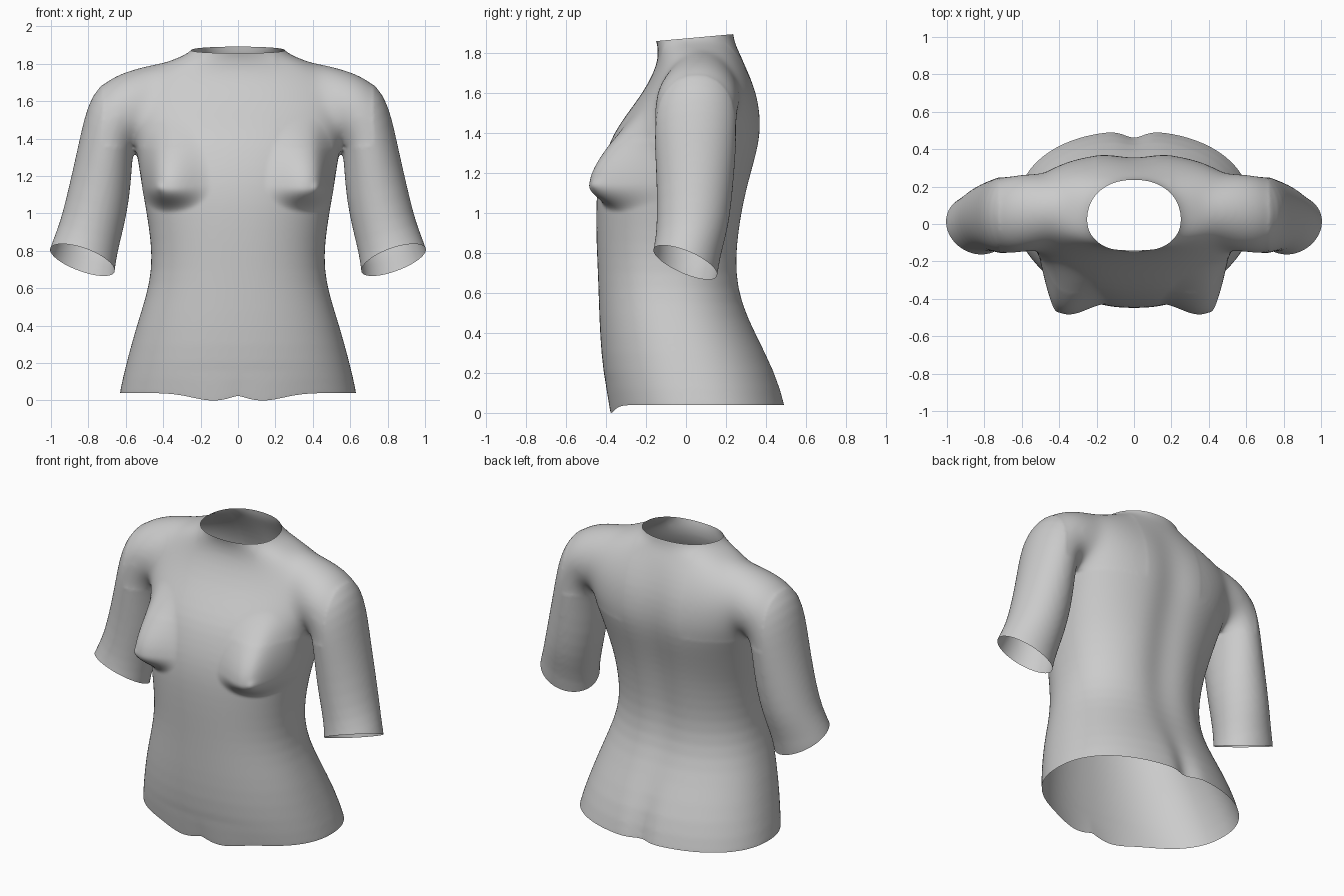
import bpy, bmesh, math
from mathutils import Vector

if "Cube" in bpy.data.objects:
    bpy.data.objects.remove(bpy.data.objects["Cube"])

SEG = 96
bm = bmesh.new()


def spow(v, p):
    return math.copysign(abs(v) ** p, v)


def loft(rings):
    """Closed tube through a list of point rings."""
    vs = [[bm.verts.new(p) for p in r] for r in rings]
    n = len(vs[0])
    fs = []
    for a, b in zip(vs, vs[1:]):
        for i in range(n):
            j = (i + 1) % n
            fs.append(bm.faces.new((a[i], a[j], b[j], b[i])))
    fs.append(bm.faces.new(vs[0][::-1]))
    fs.append(bm.faces.new(vs[-1]))
    bmesh.ops.recalc_face_normals(bm, faces=fs)


# torso profile: z, half width, front y, back y, spine groove depth, groove width
TORSO = [
    (-0.15, .66, -.34, .54, .06, .05), (0.04, .635, -.38, .5, .05, .055),
    (0.2, .597, -.415, .455, .025, .08), (0.4, .542, -.43, .355, .015, .12),
    (0.55, .492, -.435, .29, .02, .12), (0.7, .46, -.44, .265, .025, .12),
    (0.85, .465, -.447, .273, .03, .12), (1.0, .488, -.45, .295, .03, .12),
    (1.1, .506, -.445, .315, .03, .12), (1.2, .522, -.43, .34, .03, .12),
    (1.3, .536, -.4, .367, .03, .12), (1.4, .558, -.36, .385, .03, .12),
    (1.5, .585, -.29, .38, .025, .12), (1.6, .61, -.215, .36, .02, .12),
    (1.7, .58, -.16, .318, .01, .12), (1.77, .47, -.14, .28, 0, .1),
    (1.82, .36, -.14, .256, 0, .1), (1.85, .275, -.147, .244, 0, .1),
    (1.885, .222, -.158, .236, 0, .1), (2.0, .21, -.17, .225, 0, .1)]
rings = []
for z, w, yf, yb, g, gw in TORSO:
    flat = max(0, 1 - abs(z - 1.4) / .4)   # squarer back and chest at the shoulder blades
    ring = []
    for i in range(SEG):
        a = 2 * math.pi * i / SEG
        sn = math.sin(a)
        x = w * spow(math.cos(a), .9)
        y = (yf + yb) / 2 + (yb - yf) / 2 * spow(sn, .9 - flat * (.22 if sn > 0 else .08))
        if sn > 0:
            y -= g * math.exp(-(x / gw) ** 2)
        ring.append((x, y, z))
    rings.append(ring)
loft(rings)

# arm rings: outer x, z, inner x, z, centre y, half depth
ARM = [
    (.26, 1.83, .26, 1.45, .08, .12), (.40, 1.812, .38, 1.38, .075, .18),
    (.58, 1.77, .47, 1.37, .065, .21), (.70, 1.72, .515, 1.385, .055, .21),
    (.78, 1.635, .54, 1.385, .05, .208), (.822, 1.51, .558, 1.35, .048, .208),
    (.852, 1.37, .567, 1.26, .047, .202), (.897, 1.17, .58, 1.07, .045, .19),
    (.94, .99, .617, .9, .035, .18), (.975, .89, .648, .78, .015, .17),
    (1.015, .79, .665, .66, -.014, .172), (1.05, .66, .67, .5, -.02, .172)]
for s in (1, -1):
    rings = []
    for xo, zo, xi, zi, yc, yh in ARM:
        mid, half = Vector((xo + xi, 0, zo + zi)) / 2, Vector((xo - xi, 0, zo - zi)) / 2
        ring = []
        for i in range(SEG):
            a = 2 * math.pi * i / SEG
            p = mid + half * math.cos(a) + Vector((0, yc + yh * math.sin(a), 0))
            ring.append((s * p.x, p.y, p.z))
        rings.append(ring)
    loft(rings)

me = bpy.data.meshes.new("torso_form")
bm.to_mesh(me)
bm.free()
form = bpy.data.objects.new("torso_form", me)
bpy.context.collection.objects.link(form)

# fuse the parts into one soft skin
form.modifiers.new("round", 'SUBSURF').levels = 1
rm = form.modifiers.new("fuse", 'REMESH')
rm.mode = 'VOXEL'
rm.voxel_size = 0.012
sm = form.modifiers.new("soften", 'SMOOTH')
sm.factor = .5
sm.iterations = 10
skin = bpy.data.meshes.new_from_object(form.evaluated_get(bpy.context.evaluated_depsgraph_get()))
bpy.data.objects.remove(form)

bm = bmesh.new()
bm.from_mesh(skin)

# blend the shoulders into chest and back
area = [v for v in bm.verts if v.co.z > 1.36 and .2 < abs(v.co.x) < .72]
for _ in range(50):
    bmesh.ops.smooth_vert(bm, verts=area, factor=.5, use_axis_x=True, use_axis_y=True, use_axis_z=True)

# bust: raised from the chest, steep below and long above
for v in bm.verts:
    x, y, z = abs(v.co.x), v.co.y, v.co.z
    if y > -.1 or x > .54:
        continue
    dx, dz = x - .37, z - 1.15
    r = math.hypot(dx / (.16 if dx > 0 else .23), dz / (.37 if dz > 0 else .15))
    if r < 1:
        h = (.5 + .5 * math.cos(math.pi * r)) ** .9
        tip = math.exp(-((x - .39) ** 2 + dz ** 2) / .0006)
        v.co.y -= .125 * h + .012 * tip
        v.co.x += math.copysign(.035 * h, v.co.x)
        v.co.z -= .012 * h


def cut(co, no, keep):
    """Open the skin with a plane, limited to the vertices chosen by keep."""
    fs = [f for f in bm.faces if all(keep(v.co) for v in f.verts)]
    geom = list({v for f in fs for v in f.verts}) + list({e for f in fs for e in f.edges}) + fs
    bmesh.ops.bisect_plane(bm, geom=geom, plane_co=co, plane_no=no, clear_outer=True)


# neck, hem and sleeve openings
cut((0, -.15, 1.857), (0, -.09, 1), lambda c: c.z > 1.7)
cut((0, 0, .04), (0, 0, -1), lambda c: c.z < .3 and abs(c.x) < .8)
for s in (1, -1):
    cut((0, 0, .46), (.35 * s, -.41, -1), lambda c: c.x * s > .59 and c.z > .4)

# wavy front hem
for v in bm.verts:
    if v.co.z < .16 and v.co.y < -.2:
        x = abs(v.co.x)
        dip = .04 * math.exp(-((x - .13) / .16) ** 2) - .006 * math.exp(-(x / .06) ** 2)
        v.co.z -= dip * (.16 - v.co.z) / .12

bm.to_mesh(skin)
bm.free()
torso = bpy.data.objects.new("torso_with_sleeves", skin)
bpy.context.collection.objects.link(torso)
for p in skin.polygons:
    p.use_smooth = True
